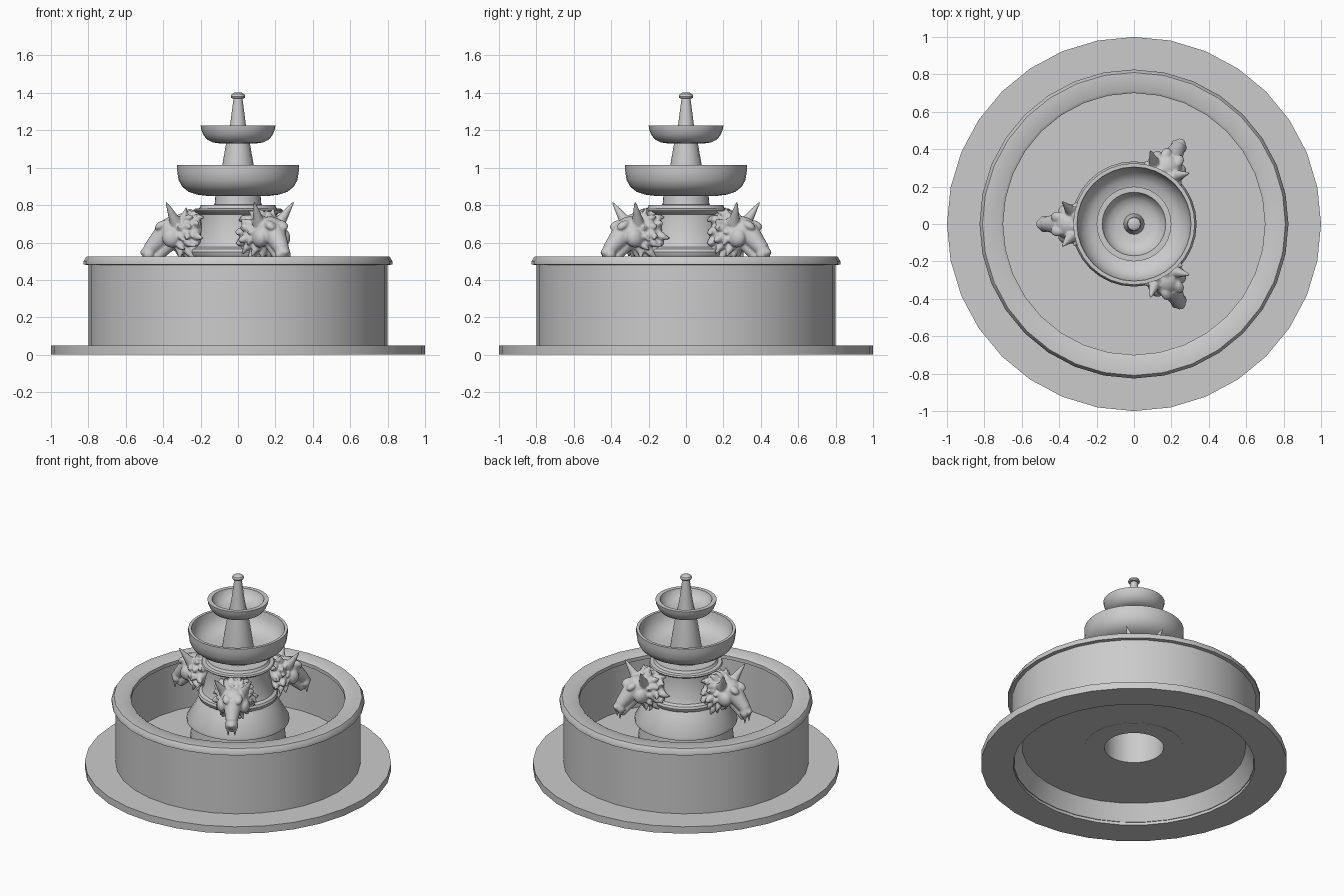
import bpy, bmesh, math, random
from mathutils import Vector, Matrix

random.seed(4)


def lathe(name, profile, closed=True, steps=32, angle=35):
    """Revolve (radius, z) points around the z axis."""
    bm = bmesh.new()
    vs = [bm.verts.new((r, 0, z)) for r, z in profile]
    es = [bm.edges.new((a, b)) for a, b in zip(vs, vs[1:])]
    if closed:
        es.append(bm.edges.new((vs[-1], vs[0])))
    bmesh.ops.spin(bm, geom=vs + es, axis=(0, 0, 1), cent=(0, 0, 0),
                   angle=2 * math.pi, steps=steps)
    bmesh.ops.remove_doubles(bm, verts=bm.verts[:], dist=1e-4)
    bmesh.ops.recalc_face_normals(bm, faces=bm.faces[:])
    me = bpy.data.meshes.new(name)
    bm.to_mesh(me)
    bm.free()
    me.polygons.foreach_set("use_smooth", [True] * len(me.polygons))
    me.set_sharp_from_angle(angle=math.radians(angle))
    ob = bpy.data.objects.new(name, me)
    bpy.context.collection.objects.link(ob)
    return ob


# Ground plate with open middle
lathe("base_plate", [(0.79, 0), (1, 0), (1, 0.05), (0.79, 0.05)])

# Pool: floor, wall and overhanging rim
lathe("pool_wall", [
    (0.31, 0.14), (0.73, 0.14), (0.73, 0.48), (0.70, 0.49), (0.70, 0.515),
    (0.715, 0.525), (0.81, 0.525), (0.826, 0.50), (0.826, 0.482), (0.80, 0.48),
    (0.80, 0.02), (0.785, 0.02), (0.73, 0.13), (0.31, 0.13)])

# Central pedestal, hollow underneath
lathe("pedestal", [
    (0, 0.42), (0.194, 0.42), (0.194, 0.128), (0.325, 0.128), (0.30, 0.35),
    (0.335, 0.36), (0.335, 0.38), (0.265, 0.50), (0.25, 0.525),
    (0.258, 0.535), (0.262, 0.55), (0.255, 0.565), (0.235, 0.575),
    (0.225, 0.60), (0.205, 0.70), (0.205, 0.75), (0.23, 0.76),
    (0.24, 0.77), (0.235, 0.78), (0.21, 0.783), (0.203, 0.79),
    (0.20, 0.80), (0.125, 0.802), (0.12, 0.86), (0, 0.86)], closed=False)

# Large and small bowls
lathe("lower_bowl", [
    (0, 0.85), (0.17, 0.85), (0.22, 0.856), (0.265, 0.872), (0.30, 0.90),
    (0.318, 0.935), (0.325, 0.98), (0.325, 1.015), (0.305, 1.015),
    (0.298, 0.97), (0.275, 0.925), (0.235, 0.895), (0.17, 0.88), (0, 0.875)],
    closed=False)
lathe("middle_column", [(0, 0.87), (0.105, 0.87), (0.083, 1.02),
                        (0.062, 1.14), (0, 1.14)], closed=False)
lathe("upper_bowl", [
    (0, 1.13), (0.10, 1.13), (0.135, 1.135), (0.165, 1.15), (0.185, 1.175),
    (0.197, 1.205), (0.20, 1.225), (0.17, 1.225), (0.16, 1.195),
    (0.13, 1.168), (0.09, 1.155), (0, 1.152)], closed=False)

# Spire with its rounded tip
lathe("spire", [(0, 1.15), (0.056, 1.15), (0.042, 1.23), (0.024, 1.37),
                (0.036, 1.372), (0.039, 1.38), (0.034, 1.393),
                (0.02, 1.401), (0, 1.403)], closed=False)

# Beast head: overlapping solids fused by a remesh (x out, y sideways)
head = bmesh.new()


def blob(c, r, tilt=0):
    m = (Matrix.Translation(c) @ Matrix.Rotation(math.radians(tilt), 4, 'Y')
         @ Matrix.Diagonal((*r, 1)))
    bmesh.ops.create_icosphere(head, subdivisions=3, radius=1, matrix=m)


def limb(a, b, r1, r2, sides=10):
    a, b = Vector(a), Vector(b)
    d = b - a
    m = Matrix.Translation((a + b) / 2) @ d.to_track_quat('Z', 'Y').to_matrix().to_4x4()
    bmesh.ops.create_cone(head, cap_ends=True, segments=sides, radius1=r1,
                          radius2=r2, depth=d.length, matrix=m)


# skull, neck and muzzle
blob((0.345, 0, 0.655), (0.085, 0.085, 0.085))
blob((0.25, 0, 0.65), (0.08, 0.115, 0.095))
limb((0.38, 0, 0.655), (0.475, 0, 0.56), 0.064, 0.038, 16)
blob((0.475, 0, 0.553), (0.045, 0.040, 0.037), 45)
blob((0.503, 0, 0.548), (0.020, 0.026, 0.018))
# lower jaw
limb((0.36, 0, 0.60), (0.45, 0, 0.505), 0.042, 0.024, 12)
blob((0.453, 0, 0.502), (0.026, 0.024, 0.024))
for s in (-1, 1):
    # brows, cheeks and jowls
    blob((0.41, s * 0.038, 0.692), (0.038, 0.028, 0.022), 30)
    blob((0.355, s * 0.07, 0.625), (0.05, 0.038, 0.052))
    blob((0.478, s * 0.027, 0.535), (0.026, 0.017, 0.026), 30)
    # ears and fangs
    limb((0.33, s * 0.06, 0.70), (0.385, s * 0.122, 0.818), 0.036, 0.004)
    limb((0.487, s * 0.024, 0.525), (0.485, s * 0.022, 0.465), 0.013, 0.004, 8)
    # nape spikes
    limb((0.30, s * 0.035, 0.70), (0.275, s * 0.06, 0.79), 0.032, 0.003)

# shaggy mane: three rings of curved tufts
for x, rad, n, size in ((0.32, 0.075, 13, 0.026), (0.275, 0.095, 15, 0.029),
                        (0.23, 0.09, 13, 0.032)):
    for i in range(n):
        a = 2 * math.pi * (i + random.uniform(-0.25, 0.25)) / n
        out = Vector((0, math.cos(a), math.sin(a)))
        root = Vector((x, 0, 0.647)) + out * rad
        mid = root + out * random.uniform(0.025, 0.04) + Vector((-0.012, 0, -0.008))
        tip = mid + out * 0.018 + Vector((random.uniform(-0.04, 0.02), 0,
                                          random.uniform(-0.03, 0.01)))
        blob(root, (size,) * 3)
        limb(root, mid, size, size * 0.65, 8)
        limb(mid, tip, size * 0.65, 0.004, 8)

head_mesh = bpy.data.meshes.new("beast_head")
head.to_mesh(head_mesh)
head.free()

# Three heads around the pedestal
for k, deg in enumerate((60, 180, 300)):
    ob = bpy.data.objects.new(f"beast_head_{k + 1}", head_mesh)
    ob.rotation_euler.z = math.radians(deg)
    bpy.context.collection.objects.link(ob)
    fuse = ob.modifiers.new("fuse", 'REMESH')
    fuse.mode = 'VOXEL'
    fuse.voxel_size = 0.006
    fuse.use_smooth_shade = True
    soft = ob.modifiers.new("soften", 'SMOOTH')
    soft.factor = 0.5
    soft.iterations = 3
